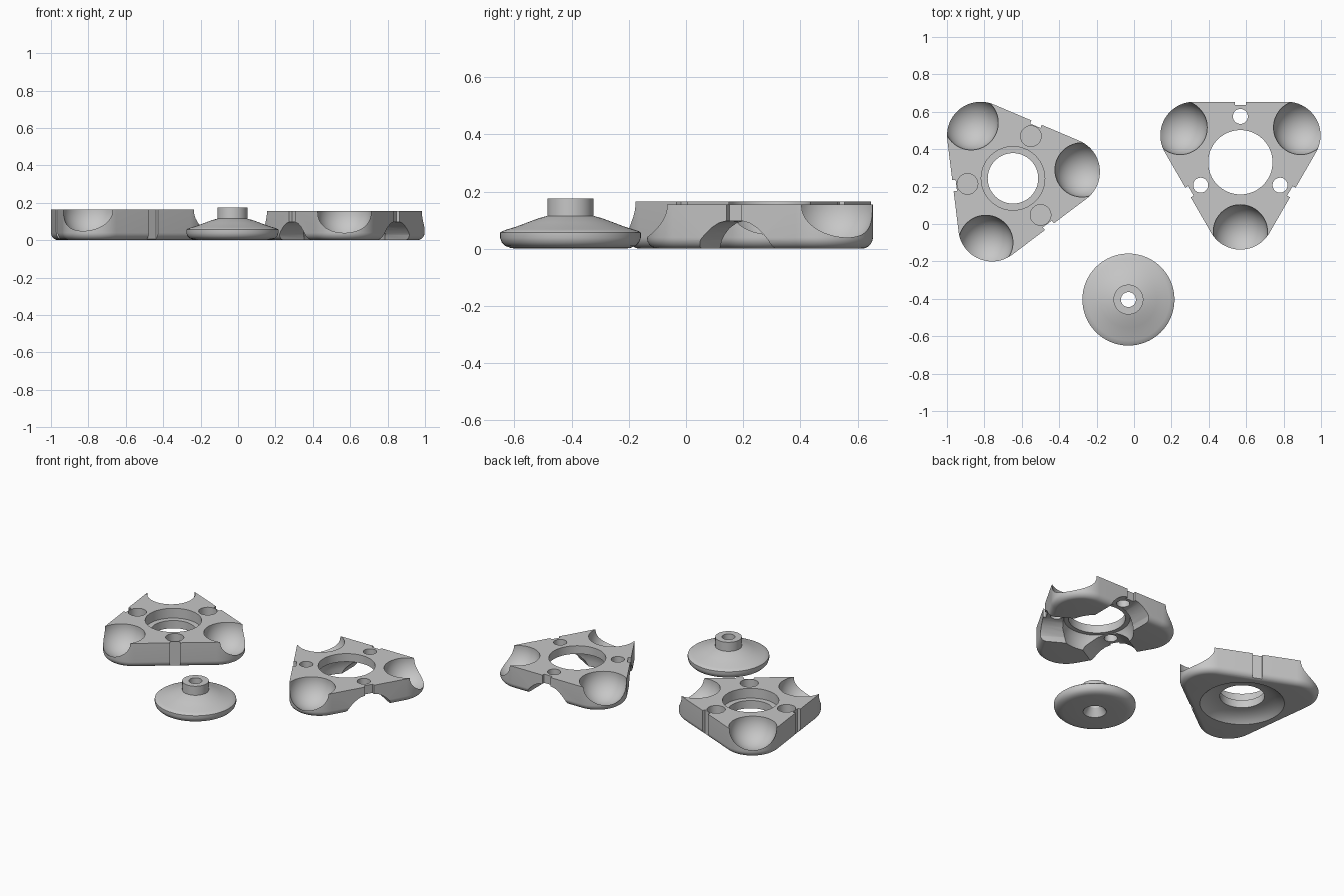
import bpy, bmesh
from math import sin, cos, pi, radians
from mathutils import Matrix, Vector

cube = bpy.data.objects.get("Cube")
if cube:
    bpy.data.objects.remove(cube)

grey = bpy.data.materials.new("plain_grey")
grey.use_nodes = True
grey.diffuse_color = (0.57, 0.57, 0.57, 1)
grey.node_tree.nodes["Principled BSDF"].inputs["Base Color"].default_value = grey.diffuse_color

LOBE_DIST, LOBE_R = 0.287, 0.18
EDGE_DIST = LOBE_DIST / 2 + LOBE_R


def loft(name, rings, wrap=False):
    """Skin a list of equal rings, either capped or wrapped into a loop."""
    bm = bmesh.new()
    loops = [[bm.verts.new(p) for p in ring] for ring in rings]
    pairs = list(zip(loops, loops[1:]))
    if wrap:
        pairs.append((loops[-1], loops[0]))
    else:
        bm.faces.new(loops[0])
        bm.faces.new(loops[-1])
    n = len(loops[0])
    for a, b in pairs:
        for i in range(n):
            j = (i + 1) % n
            bm.faces.new((a[i], a[j], b[j], b[i]))
    bmesh.ops.recalc_face_normals(bm, faces=bm.faces)
    mesh = bpy.data.meshes.new(name)
    bm.to_mesh(mesh)
    bm.free()
    mesh.materials.append(grey)
    obj = bpy.data.objects.new(name, mesh)
    bpy.context.collection.objects.link(obj)
    return obj


def lathe(name, profile, x=0, y=0, wrap=False, n=64):
    rings = [[(x + r * cos(2 * pi * i / n), y + r * sin(2 * pi * i / n), z)
              for i in range(n)] for r, z in profile]
    return loft(name, rings, wrap)


def drill(r, z0, z1, x=0, y=0):
    return lathe("drill", [(r, z0), (r, z1)], x, y)


def ball(r, x, y, z):
    steps = [pi * (k + 0.3) / 32.6 for k in range(33)]
    return lathe("ball", [(r * sin(t), z - r * cos(t)) for t in steps], x, y)


def polar(dist, degrees):
    return dist * cos(radians(degrees)), dist * sin(radians(degrees))


def outline(inset, z):
    """Rounded triangle with lobes at 30, 150 and 270 degrees."""
    points = []
    for a in (30, 150, 270):
        cx, cy = polar(LOBE_DIST, a)
        for k in range(25):
            dx, dy = polar(LOBE_R - inset, a - 60 + 5 * k)
            points.append((cx + dx, cy + dy, z))
    return points


def prism(section, start, end, degrees):
    """Extrude a (sideways, height) section outward along a direction."""
    turn = Matrix.Rotation(radians(degrees), 3, "Z")
    return loft("prism", [[turn @ Vector((d, s, z)) for s, z in section] for d in (start, end)])


def cut(obj, cutters):
    bpy.context.view_layer.objects.active = obj
    for cutter in cutters:
        cutter.hide_render = True
        mod = obj.modifiers.new("cut", "BOOLEAN")
        mod.operation = "DIFFERENCE"
        mod.solver = "MANIFOLD"
        mod.object = cutter
        bpy.ops.object.modifier_apply(modifier=mod.name)
        bpy.data.objects.remove(cutter)


def smooth(obj):
    bpy.ops.object.select_all(action="DESELECT")
    obj.select_set(True)
    bpy.context.view_layer.objects.active = obj
    bpy.ops.object.shade_smooth_by_angle(angle=radians(30))


def plate(name, height):
    """Three-lobed plate with rounded foot, ball sockets and edge notches."""
    fillet = 0.04
    rings = [outline(fillet * (1 - sin(t)), fillet * (1 - cos(t)))
             for t in [k * pi / 16 for k in range(9)]]
    obj = loft(name, rings + [outline(0, height)])
    cutters = []
    notch = [(-0.03, -0.1), (0.03, -0.1), (0.03, 0.3), (-0.03, 0.3)]
    for a in (30, 150, 270):
        x, y = polar(0.372, a)
        cutters.append(ball(0.145, x, y, height - 0.006))
        # Keep the socket mouth open up to the top face
        cutters.append(drill(0.145, height - 0.006, height + 0.1, x, y))
        cutters.append(prism(notch, EDGE_DIST - 0.018, 0.5, a + 60))
    cut(obj, cutters)
    return obj


# Plate with a stepped centre hole, blind pockets and a dished underside
base = plate("base_plate", 0.165)
dish = [(0.262, -0.02), (0.255, 0), (0.235, 0.018), (0.2, 0.035), (0.165, 0.045), (0.12, 0.05)]
cutters = [drill(0.135, -0.1, 0.3), drill(0.17, 0.1, 0.3), lathe("dish", dish)]
cutters += [drill(0.055, 0.1, 0.3, *polar(0.245, a)) for a in (90, 210, 330)]
cut(base, cutters)
base.location = (-0.647, 0.244, 0)
base.rotation_euler.z = radians(-23)
smooth(base)

# Plate with a wide hole, through holes and arched channels underneath
cover = plate("cover_plate", 0.155)
half_arch = [(0.155, -0.02), (0.15, 0), (0.137, 0.03), (0.117, 0.052), (0.092, 0.073),
             (0.063, 0.09), (0.034, 0.097)]
arch = half_arch + [(-s, z) for s, z in reversed(half_arch)]
hollow = [(0.222, -0.03), (0.22, 0.032), (0.215, 0.071), (0.2, 0.101)]
cutters = [drill(0.172, -0.1, 0.3), lathe("hollow", hollow)]
for a in (90, 210, 330):
    cutters.append(drill(0.04, -0.1, 0.3, *polar(0.245, a)))
    cutters.append(prism(arch, 0.14, 0.5, a))
cut(cover, cutters)
cover.location = (0.569, 0.33, 0)
smooth(cover)

# Domed cap with a hub and a countersunk bore
cap_profile = [(0.04, 0.175), (0.08, 0.175), (0.08, 0.115), (0.11, 0.107), (0.15, 0.092),
               (0.19, 0.077), (0.22, 0.068), (0.24, 0.061), (0.246, 0.056), (0.246, 0.038),
               (0.24, 0.022), (0.228, 0.01), (0.21, 0.003), (0.19, 0), (0.07, 0), (0.04, 0.05)]
cap = lathe("domed_cap", cap_profile, wrap=True)
cap.location = (-0.03, -0.404, 0)
smooth(cap)
